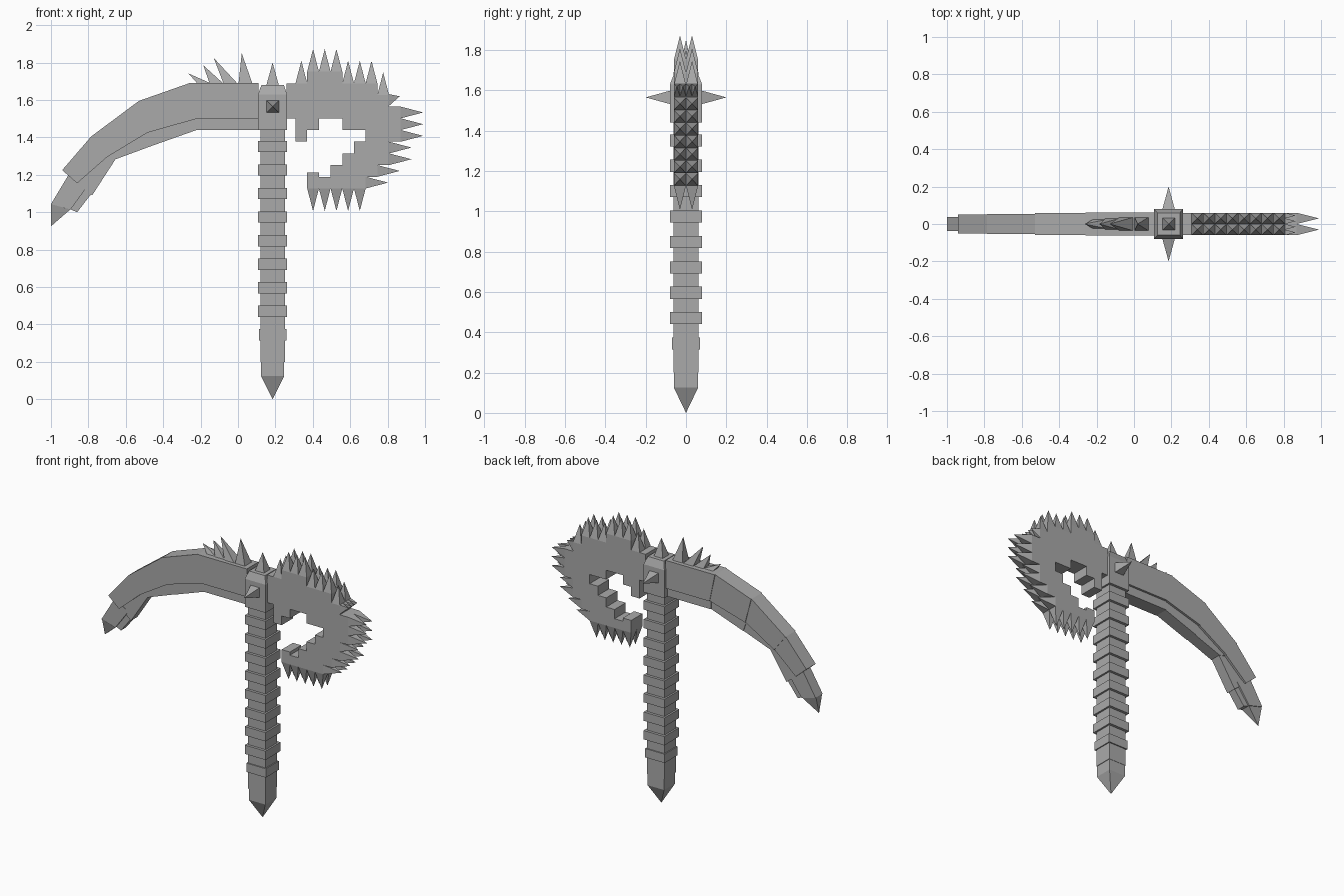
import bpy, bmesh
from mathutils import Vector

cube = bpy.data.objects.get("Cube")
if cube:
    bpy.data.objects.remove(cube)

grey = bpy.data.materials.new("stone grey")
grey.use_nodes = True
grey.diffuse_color = (0.4, 0.4, 0.4, 1)
grey.node_tree.nodes["Principled BSDF"].inputs["Base Color"].default_value = (0.4, 0.4, 0.4, 1)

X, Y, Z = Vector((1, 0, 0)), Vector((0, 1, 0)), Vector((0, 0, 1))
CX = 0.185   # handle axis
U = 0.0625   # step of the blade's grid


def finish(name, bm):
    bmesh.ops.recalc_face_normals(bm, faces=bm.faces)
    mesh = bpy.data.meshes.new(name)
    bm.to_mesh(mesh)
    bm.free()
    mesh.materials.append(grey)
    bpy.context.collection.objects.link(bpy.data.objects.new(name, mesh))


def prism(name, outline, half):
    """Extrude an x-z outline through the thickness."""
    bm = bmesh.new()
    face = bm.faces.new([bm.verts.new((x, -half, z)) for x, z in outline])
    side = bmesh.ops.extrude_face_region(bm, geom=[face])["geom"]
    verts = [g for g in side if isinstance(g, bmesh.types.BMVert)]
    bmesh.ops.translate(bm, verts=verts, vec=Y * 2 * half)
    finish(name, bm)


def column(name, levels):
    """Square column on the handle axis from (z, half x, half y) levels."""
    bm = bmesh.new()
    rings = [[bm.verts.new((CX + a * hx, b * hy, z)) for a, b in
              ((-1, -1), (1, -1), (1, 1), (-1, 1))] for z, hx, hy in levels]
    bm.faces.new(rings[0])
    bm.faces.new(rings[-1])
    for low, high in zip(rings, rings[1:]):
        for i in range(4):
            j = (i + 1) % 4
            bm.faces.new((low[i], low[j], high[j], high[i]))
    finish(name, bm)


def spike(bm, base, tip, u, v):
    """Four-sided spike with half base vectors u and v."""
    base = Vector(base)
    ring = [bm.verts.new(base + u * a + v * b)
            for a, b in ((-1, -1), (1, -1), (1, 1), (-1, 1))]
    top = bm.verts.new(tip)
    bm.faces.new(ring)
    for i in range(4):
        bm.faces.new((ring[i], ring[(i + 1) % 4], top))


# Handle with its grip rings and pointed foot
column("handle", [(0.2, 0.066, 0.062), (1.5, 0.066, 0.062)])
column("handle_foot", [(0.125, 0.062, 0.06), (0.2, 0.062, 0.06)])
column("lower_collar", [(0.315, 0.073, 0.07), (0.375, 0.073, 0.07)])
for i in range(8):
    z = 0.44 + i * 0.126
    column(f"grip_ring_{i + 1}", [(z, 0.078, 0.08), (z + 0.06, 0.078, 0.08)])
bm = bmesh.new()
spike(bm, (CX, 0, 0.125), (CX, 0, 0), X * 0.062, Y * 0.06)
finish("handle_point", bm)

# Head block, tapered cap and three spikes
column("head_block", [(1.44, 0.078, 0.08), (1.63, 0.078, 0.08)])
column("head_cap", [(1.63, 0.078, 0.08), (1.68, 0.06, 0.06)])
bm = bmesh.new()
spike(bm, (CX, 0, 1.68), (CX, 0, 1.8), X * 0.033, Y * 0.033)
for s in (-1, 1):
    spike(bm, (CX, s * 0.08, 1.565), (CX, s * 0.2, 1.565), X * 0.033, Z * 0.033)
finish("head_spikes", bm)

# Stepped axe blade, as grid corners counted from its lower left
steps = [(0, 0), (5, 0), (5, 1), (6, 1), (6, 2), (7, 2), (7, 4), (8, 4), (8, 7),
         (7, 7), (7, 8), (6, 8), (6, 9), (3, 9), (3, 10), (0, 10), (0, 9),
         (-1.75, 9), (-1.75, 6), (-1, 6), (-1, 4), (0, 4), (0, 5), (1, 5),
         (1, 6), (3, 6), (3, 5), (5, 5), (5, 4), (4, 4), (4, 3), (3, 3),
         (3, 2), (2, 2), (2, 1), (1, 1), (1, 1.35), (0, 1.35)]
BX, BZ = 0.37, 1.127
prism("axe_blade", [(BX + U * a, BZ + U * b) for a, b in steps], 0.06)

# Paired rows of spikes around the blade
bm = bmesh.new()
h = U / 2
top_levels = [9, 10, 10, 10, 9, 9, 9, 8]
side_levels = [5, 6, 7, 7, 8, 8, 8]
for y in (-0.03, 0.03):
    for i, level in enumerate(top_levels):
        x, z = BX + U * (i - 0.5), BZ + U * level
        spike(bm, (x, y, z), (x, y, z + 0.12), X * h, Y * 0.03)
    for i in range(5):
        x = BX + U * (i + 0.5)
        spike(bm, (x, y, BZ), (x, y, BZ - 0.12), X * h, Y * 0.03)
    for i, level in enumerate(side_levels):
        x, z = BX + U * level, BZ + U * (i + 0.5)
        spike(bm, (x, y, z), (x + 0.12, y, z), Y * 0.03, Z * h)
for i in range(4):
    y = -0.045 + 0.03 * i
    spike(bm, (BX + U * 7, y, 1.6), (0.865, y, 1.62), Y * 0.015, Z * h)
finish("blade_spikes", bm)

# Curved pick arm: main body above, narrower edge below
upper = [(0.11, 1.69), (-0.26, 1.69), (-0.53, 1.595), (-0.785, 1.405), (-0.94, 1.225)]
middle = [(0.11, 1.5), (-0.22, 1.5), (-0.485, 1.425), (-0.7, 1.295), (-0.86, 1.155)]
lower = [(0.11, 1.44), (-0.22, 1.44), (-0.46, 1.355), (-0.655, 1.283), (-0.78, 1.09)]
for i, half in enumerate((0.062, 0.058, 0.054, 0.05)):
    j = i + 1
    prism(f"pick_segment_{j}", [upper[i], upper[j], middle[j], middle[i]], half)
    prism(f"pick_edge_{j}", [middle[i], middle[j], lower[j], lower[i]], half - 0.015)

# Pick end with its point
prism("pick_end", [(-0.9, 1.21), (-1.0, 1.043), (-0.895, 1.015), (-0.8, 1.145)], 0.038)
prism("pick_end_edge", [(-0.8, 1.145), (-0.895, 1.015), (-0.86, 1.0), (-0.775, 1.11)], 0.028)
bm = bmesh.new()
spike(bm, (-0.948, 0, 1.029), (-1.0, 0, 0.925), Vector((0.052, 0, -0.014)), Y * 0.033)
finish("pick_point", bm)

# Swept spikes along the top of the arm
bm = bmesh.new()
for x, tip_x, tip_z, w in ((-0.18, -0.265, 1.742, 0.025), (-0.115, -0.185, 1.785, 0.03),
                           (-0.04, -0.13, 1.825, 0.036), (0.04, 0.02, 1.85, 0.036)):
    spike(bm, (x, 0, 1.688), (tip_x, 0, tip_z), X * 0.037, Y * w)
finish("arm_spikes", bm)
